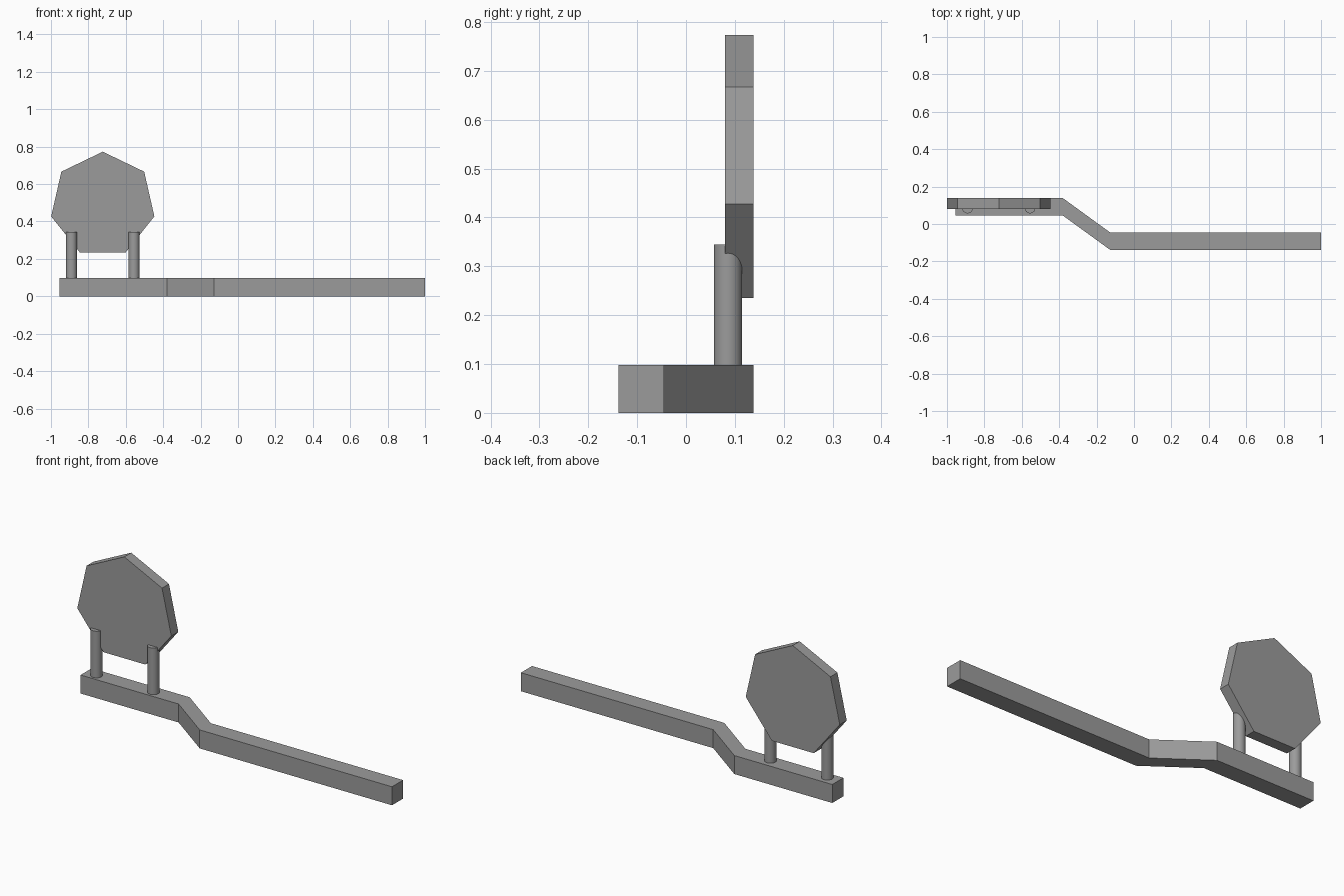
import bpy, bmesh, math

cube = bpy.data.objects.get("Cube")
if cube:
    bpy.data.objects.remove(cube, do_unlink=True)

GREY = (0.33, 0.33, 0.33, 1)
grey = bpy.data.materials.new("plain grey")
grey.use_nodes = True
grey.diffuse_color = GREY
grey.node_tree.nodes["Principled BSDF"].inputs["Base Color"].default_value = GREY


def prism(name, outline, offset):
    """Extrude a closed 3D outline along the offset vector."""
    bm = bmesh.new()
    face = bm.faces.new([bm.verts.new(p) for p in outline])
    grown = bmesh.ops.extrude_face_region(bm, geom=[face])["geom"]
    moved = [v for v in grown if isinstance(v, bmesh.types.BMVert)]
    bmesh.ops.translate(bm, verts=moved, vec=offset)
    bmesh.ops.recalc_face_normals(bm, faces=bm.faces)
    mesh = bpy.data.meshes.new(name)
    bm.to_mesh(mesh)
    bm.free()
    mesh.materials.append(grey)
    obj = bpy.data.objects.new(name, mesh)
    bpy.context.collection.objects.link(obj)
    return obj


# Base bar with a sideways jog
BAR_H, BAR_W = 0.098, 0.093
back = [(-0.955, 0.138), (-0.38, 0.138), (-0.128, -0.045), (1.0, -0.045)]
front = [(x, y - BAR_W) for x, y in reversed(back)]
prism("base_bar", [(x, y, 0) for x, y in back + front], (0, 0, BAR_H))

# Seven-sided upright panel
PX, PZ, PR = -0.723, 0.49, 0.283
angles = [math.tau * i / 7 for i in range(7)]
prism("panel", [(PX + PR * math.sin(a), 0.08, PZ + PR * math.cos(a)) for a in angles],
      (0, 0.058, 0))

# Two round posts carrying the panel
for name, side in (("right_post", -1), ("left_post", 1)):
    bpy.ops.mesh.primitive_cylinder_add(
        vertices=32, radius=0.029, depth=0.345 - BAR_H,
        location=(PX + side * 0.167, 0.086, (0.345 + BAR_H) / 2))
    post = bpy.context.object
    post.name = name
    post.data.materials.append(grey)
    bpy.ops.object.shade_smooth_by_angle(angle=math.radians(40))
